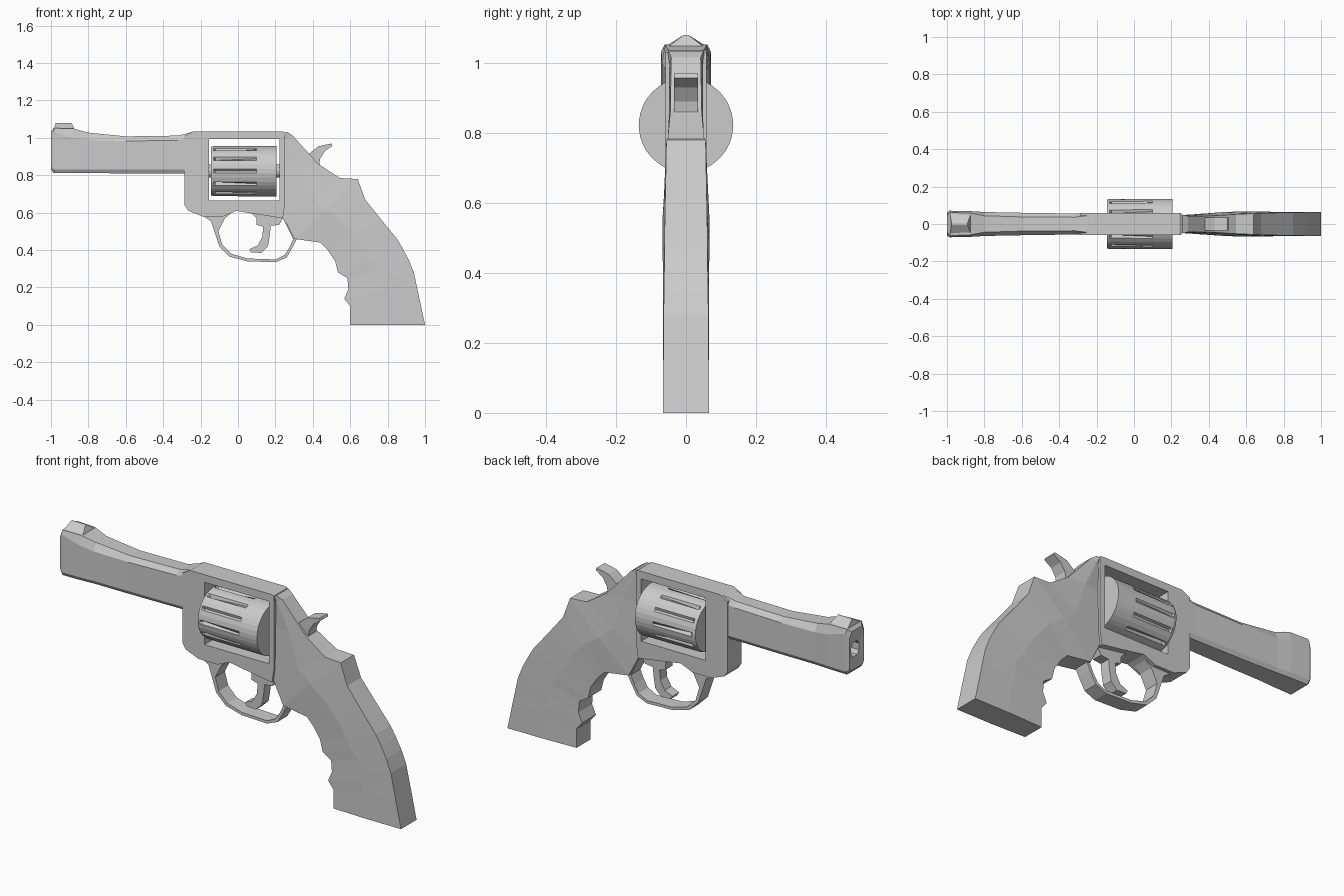
import bpy, bmesh
from math import sin, cos, radians, pi
from mathutils import Matrix


def add_object(name, mesh):
    ob = bpy.data.objects.new(name, mesh)
    bpy.context.collection.objects.link(ob)
    return ob


def plate(name, half, outline, hole=None):
    """Side profile (x, z) given thickness in y, with an optional opening."""
    cu = bpy.data.curves.new(name, 'CURVE')
    cu.dimensions, cu.fill_mode, cu.extrude = '2D', 'BOTH', half
    for pts in filter(None, (outline, hole)):
        sp = cu.splines.new('POLY')
        sp.points.add(len(pts) - 1)
        for p, (x, z) in zip(sp.points, pts):
            p.co = (x, z, 0, 1)
        sp.use_cyclic_u = True
    tmp = add_object(name + "_helper", cu)
    dg = bpy.context.evaluated_depsgraph_get()
    me = bpy.data.meshes.new_from_object(tmp.evaluated_get(dg))
    bpy.data.objects.remove(tmp)
    me.transform(Matrix.Rotation(pi / 2, 4, 'X'))
    bm = bmesh.new()
    bm.from_mesh(me)
    bmesh.ops.remove_doubles(bm, verts=bm.verts, dist=1e-5)
    bmesh.ops.recalc_face_normals(bm, faces=bm.faces)
    bm.to_mesh(me)
    bm.free()
    for poly in me.polygons:
        poly.use_smooth = False
    return add_object(name, me)


def loft(name, rings):
    """Skin closed rings of points and cap both ends."""
    bm = bmesh.new()
    vs = [[bm.verts.new(p) for p in r] for r in rings]
    n = len(vs[0])
    for a, b in zip(vs, vs[1:]):
        for i in range(n):
            j = (i + 1) % n
            bm.faces.new((a[i], a[j], b[j], b[i]))
    bm.faces.new(vs[0])
    bm.faces.new(vs[-1])
    bmesh.ops.recalc_face_normals(bm, faces=bm.faces)
    me = bpy.data.meshes.new(name)
    bm.to_mesh(me)
    bm.free()
    return add_object(name, me)


# Frame with the window for the cylinder
plate("frame", 0.058,
      [(-0.24, 1.035), (-0.285, 1.01), (-0.285, 0.64), (-0.265, 0.61),
       (-0.19, 0.58), (-0.08, 0.58), (-0.01, 0.61), (0.08, 0.595),
       (0.24, 0.57), (0.25, 0.64), (0.25, 1.03), (0.24, 1.035)],
      [(-0.155, 0.995), (0.222, 0.995), (0.222, 0.665), (-0.155, 0.665)])


# Barrel: eight-sided section swept along x, starting inside the bore
def barrel_ring(x, lo, hi, w, c, d):
    half = [(w - c, hi), (w, hi - d), (w, lo + 0.02), (w - 0.012, lo)]
    return [(x, y, z) for y, z in half] + [(x, -y, z) for y, z in reversed(half)]


bore = [(0.018, 0.965), (0.032, 0.945), (0.032, 0.91), (0.018, 0.89)]
bore += [(-y, z) for y, z in reversed(bore)]
loft("barrel", [[(x, y, z) for y, z in bore] for x in (-0.85, -0.99)] + [
    barrel_ring(-1.0, 0.83, 1.035, 0.062, 0.02, 0.03),
    barrel_ring(-0.985, 0.812, 1.052, 0.071, 0.01, 0.02),
    barrel_ring(-0.88, 0.812, 1.05, 0.069, 0.01, 0.05),
    barrel_ring(-0.80, 0.812, 1.028, 0.064, 0.02, 0.04),
    barrel_ring(-0.60, 0.81, 1.008, 0.060, 0.022, 0.025),
    barrel_ring(-0.32, 0.81, 1.012, 0.056, 0.02, 0.025),
    barrel_ring(-0.24, 0.81, 1.033, 0.056, 0.01, 0.03)])

# Front sight: a low ridge
loft("front_sight", [[(x, -w, z0), (x, w, z0), (x + s, 0.006, z1), (x + s, -0.006, z1)]
                     for x, w, z0, s, z1 in ((-0.985, 0.062, 1.045, 0.01, 1.08),
                                             (-0.87, 0.058, 1.04, -0.02, 1.08))])

# Cylinder with twelve tapered flutes
AXIS = 0.822


def drum_ring(x, r, depth):
    return [(x, (r - d) * cos(radians(30 * k + a)), AXIS + (r - d) * sin(radians(30 * k + a)))
            for k in range(12) for a, d in ((-4.5, 0), (0, depth), (4.5, 0), (15, 0))]


drum = loft("cylinder", [drum_ring(-0.145, 0.129, 0), drum_ring(-0.13, 0.134, 0),
                         drum_ring(-0.12, 0.134, 0.02), drum_ring(0.10, 0.135, 0.001),
                         drum_ring(0.205, 0.135, 0)])
loft("cylinder_axle", [[(x, 0.035 * cos(i * pi / 6), AXIS + 0.035 * sin(i * pi / 6))
                        for i in range(12)] for x in (-0.18, 0.24)])

# Grip and rear frame: front point, back point, edge half width, middle half width
stations = [
    (0.235, 1.02, 0.260, 1.033, 0.050, 0.052),
    (0.235, 0.99, 0.290, 1.015, 0.042, 0.048),
    (0.230, 0.86, 0.430, 0.860, 0.045, 0.048),
    (0.235, 0.59, 0.545, 0.785, 0.052, 0.055),
    (0.300, 0.46, 0.640, 0.780, 0.056, 0.063),
    (0.440, 0.44, 0.680, 0.670, 0.058, 0.067),
    (0.480, 0.40, 0.760, 0.570, 0.060, 0.067),
    (0.520, 0.34, 0.850, 0.460, 0.062, 0.066),
    (0.535, 0.28, 0.880, 0.410, 0.062, 0.066),
    (0.585, 0.25, 0.912, 0.350, 0.063, 0.065),
    (0.590, 0.19, 0.940, 0.280, 0.064, 0.065),
    (0.568, 0.14, 0.953, 0.220, 0.064, 0.065),
    (0.600, 0.10, 0.968, 0.150, 0.065, 0.065),
    (0.600, 0.00, 1.000, 0.000, 0.065, 0.065)]
loft("grip", [[(fx, -w * 0.9, fz), ((fx + bx) / 2, -m, (fz + bz) / 2), (bx, -w, bz),
               (bx, w, bz), ((fx + bx) / 2, m, (fz + bz) / 2), (fx, w * 0.9, fz)]
              for fx, fz, bx, bz, w, m in stations])

# Trigger guard: outer edge, then back along the inner edge
plate("trigger_guard", 0.04,
      [(-0.19, 0.585), (-0.145, 0.555), (-0.12, 0.48), (-0.10, 0.42), (-0.045, 0.365),
       (0.05, 0.34), (0.20, 0.335), (0.26, 0.36), (0.295, 0.42), (0.32, 0.47),
       (0.26, 0.58), (0.22, 0.60), (0.245, 0.56), (0.295, 0.46), (0.275, 0.415),
       (0.25, 0.375), (0.20, 0.35), (0.05, 0.355), (-0.035, 0.38), (-0.085, 0.43),
       (-0.105, 0.50), (-0.07, 0.57), (-0.01, 0.62), (-0.12, 0.62)])

# Trigger
plate("trigger", 0.028,
      [(0.06, 0.61), (0.10, 0.57), (0.10, 0.535), (0.135, 0.525), (0.13, 0.47),
       (0.105, 0.425), (0.06, 0.405), (0.07, 0.388), (0.125, 0.385), (0.16, 0.42),
       (0.17, 0.48), (0.175, 0.53), (0.22, 0.535), (0.245, 0.58), (0.24, 0.61)])

# Hammer
plate("hammer", 0.034,
      [(0.35, 0.90), (0.38, 0.915), (0.43, 0.955), (0.50, 0.97), (0.505, 0.957),
       (0.465, 0.93), (0.44, 0.89), (0.435, 0.86), (0.47, 0.80), (0.38, 0.80)])
